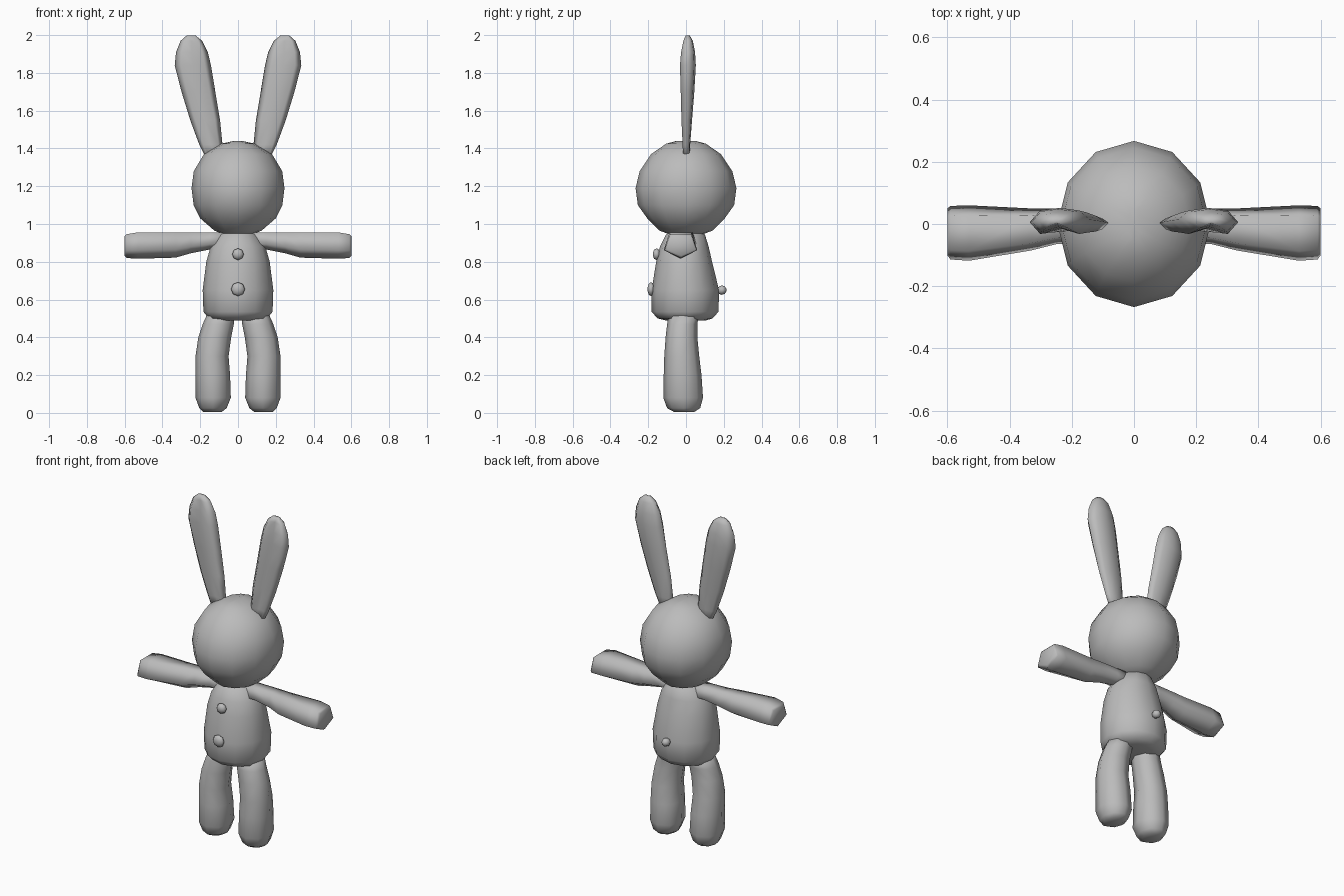
import bpy, bmesh, math

grey = bpy.data.materials.new("soft_grey")
grey.diffuse_color = (0.5, 0.5, 0.5, 1)


def loft(name, rings, mirror=False):
    """Skin a list of equal-length point rings and cap both ends."""
    bm = bmesh.new()
    loops = [[bm.verts.new(p) for p in ring] for ring in rings]
    n = len(loops[0])
    for a, b in zip(loops, loops[1:]):
        for i in range(n):
            j = (i + 1) % n
            bm.faces.new((a[i], a[j], b[j], b[i]))
    for end in (loops[0], loops[-1]):
        mid = [sum(v.co[k] for v in end) / n for k in range(3)]
        c = bm.verts.new(mid)
        for i in range(n):
            bm.faces.new((end[i], end[(i + 1) % n], c))
    bmesh.ops.recalc_face_normals(bm, faces=bm.faces)
    me = bpy.data.meshes.new(name)
    bm.to_mesh(me)
    bm.free()
    me.materials.append(grey)
    ob = bpy.data.objects.new(name, me)
    bpy.context.collection.objects.link(ob)
    for p in me.polygons:
        p.use_smooth = True
    if mirror:
        ob.modifiers.new("mirror", 'MIRROR').use_mirror_merge = False
    return ob


def oval(z, x0, x1, y0, y1, n):
    """Horizontal oval ring filling the given x and y limits."""
    cx, cy, rx, ry = (x0 + x1) / 2, (y0 + y1) / 2, (x1 - x0) / 2, (y1 - y0) / 2
    return [(cx + rx * math.cos(2 * math.pi * i / n),
             cy + ry * math.sin(2 * math.pi * i / n), z) for i in range(n)]


# Head: z, half width, half depth
head = [(0.938, 0.06, 0.07), (0.965, 0.125, 0.14), (1.03, 0.2, 0.205),
        (1.1, 0.235, 0.255), (1.19, 0.246, 0.267), (1.28, 0.234, 0.245),
        (1.37, 0.18, 0.185), (1.425, 0.09, 0.105), (1.44, 0.02, 0.05)]
loft("head", [oval(z, -x, x, -y, y, 12) for z, x, y in head])

# Body: z, half width, front, back
body = [(0.488, 0.1, -0.1, 0.1), (0.5, 0.155, -0.15, 0.14),
        (0.535, 0.183, -0.182, 0.172), (0.65, 0.187, -0.182, 0.175),
        (0.8, 0.168, -0.158, 0.138), (0.88, 0.145, -0.138, 0.12),
        (0.945, 0.1, -0.105, 0.1), (0.97, 0.05, -0.06, 0.06)]
loft("body", [oval(z, -x, x, y0, y1, 12) for z, x, y0, y1 in body])

# Legs: z, inner x, outer x, front, back
legs = [(0.006, 0.085, 0.185, -0.065, 0.045), (0.025, 0.06, 0.205, -0.1, 0.075),
        (0.08, 0.038, 0.225, -0.12, 0.09), (0.2, 0.042, 0.226, -0.118, 0.082),
        (0.3, 0.05, 0.225, -0.115, 0.07), (0.4, 0.036, 0.21, -0.108, 0.06),
        (0.47, 0.022, 0.187, -0.1, 0.06), (0.53, 0.02, 0.16, -0.09, 0.07)]
loft("legs", [oval(*r, 8) for r in legs], mirror=True)

# Arms: five-sided tubes; x, front, back, bottom, top
pentagon = [(0, -1), (1, -0.35), (0.65, 1), (-0.65, 1), (-1, -0.35)]
arms = [(0.04, -0.07, 0.06, 0.87, 0.955), (0.15, -0.058, 0.05, 0.865, 0.955),
        (0.25, -0.065, 0.05, 0.845, 0.955), (0.33, -0.085, 0.05, 0.822, 0.955),
        (0.53, -0.118, 0.06, 0.816, 0.956), (0.59, -0.114, 0.058, 0.82, 0.946),
        (0.6, -0.1, 0.05, 0.832, 0.936)]
loft("arms", [[(x, (a + b) / 2 + (b - a) / 2 * u, (c + d) / 2 + (d - c) / 2 * v)
               for u, v in pentagon] for x, a, b, c, d in arms], mirror=True)

# Ears: flat blades with a shallow hollow in front; z, inner x, outer x, front, back
hollow = [(-1, 0.1), (-0.65, -1), (0, -0.55), (0.65, -1),
          (1, -0.1), (0.65, 0.8), (0, 1), (-0.65, 0.8)]
ears = [(1.34, 0.115, 0.165, -0.015, 0.02), (1.42, 0.082, 0.205, -0.018, 0.022),
        (1.55, 0.095, 0.253, -0.024, 0.032), (1.7, 0.12, 0.299, -0.028, 0.044),
        (1.84, 0.143, 0.335, -0.032, 0.052), (1.91, 0.16, 0.328, -0.026, 0.048),
        (1.97, 0.19, 0.304, -0.014, 0.036), (1.998, 0.225, 0.272, -0.002, 0.02)]
loft("ears", [[((a + b) / 2 + (b - a) / 2 * u, (c + d) / 2 + (d - c) / 2 * v, z)
               for u, v in hollow] for z, a, b, c, d in ears], mirror=True)

# Buttons and tail: small flattened balls
for name, y, z, r, depth in (("upper_button", -0.156, 0.84, 0.031, 0.02),
                             ("lower_button", -0.185, 0.655, 0.037, 0.019),
                             ("tail", 0.19, 0.65, 0.025, 0.025)):
    prof = [(-0.95, 0.3), (-0.6, 0.8), (0, 1), (0.6, 0.8), (0.95, 0.3)]
    loft(name, [[(r * s * math.cos(i * math.pi / 4), y + depth * t,
                  z + r * s * math.sin(i * math.pi / 4)) for i in range(8)]
                for t, s in prof])
